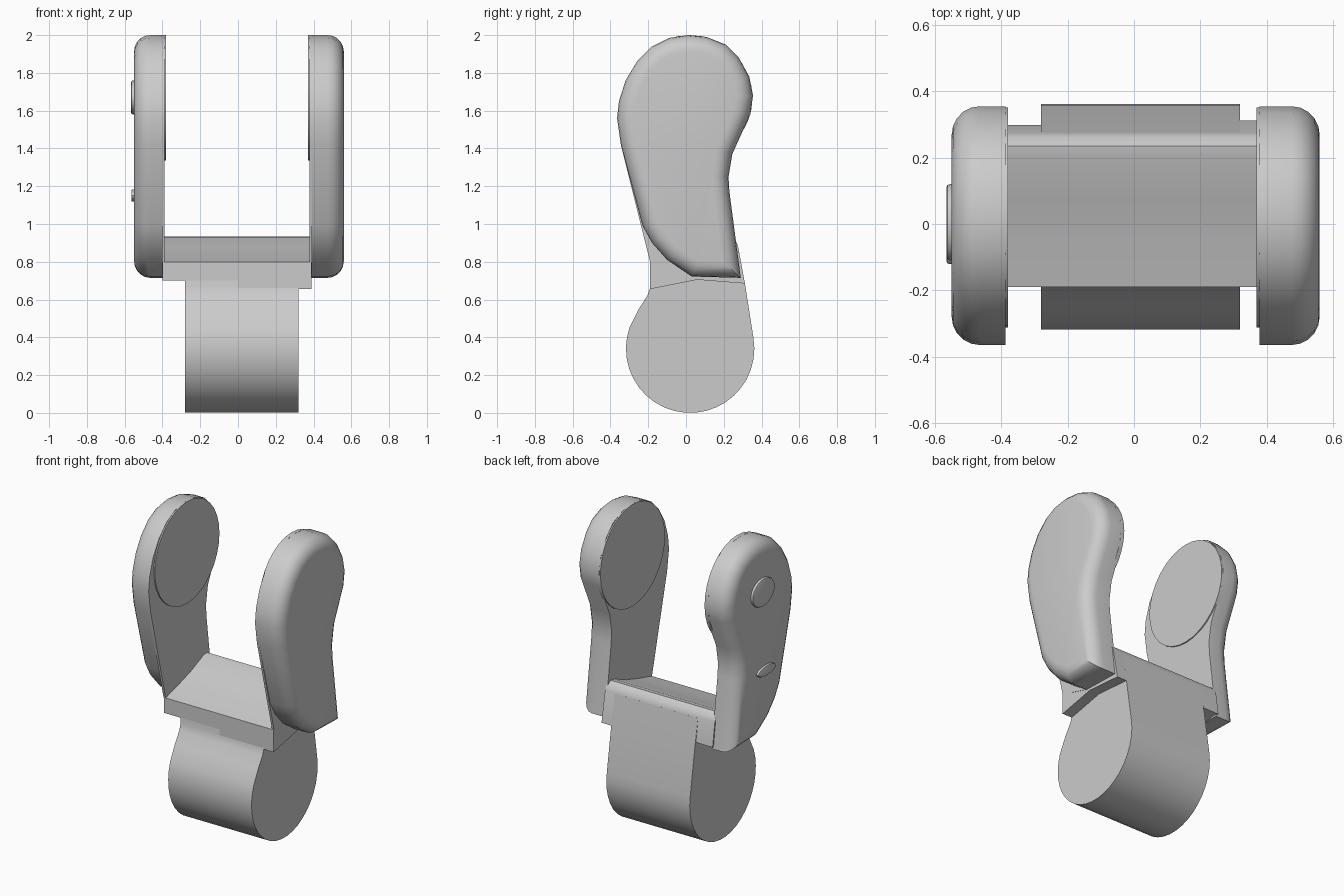
import bpy, bmesh
from math import sin, cos, radians

cube = bpy.data.objects.get("Cube")
if cube:
    bpy.data.objects.remove(cube)

grey = bpy.data.materials.new("plain_grey")
grey.use_nodes = True
grey.diffuse_color = (0.6, 0.6, 0.6, 1)
grey.node_tree.nodes["Principled BSDF"].inputs["Base Color"].default_value = (0.6, 0.6, 0.6, 1)


def prism(name, outline, x_in, x_out, rounding=0.0, segments=5):
    """Extrude a (y, z) outline along x, rounding the rim at x_out."""
    bm = bmesh.new()
    near = [bm.verts.new((x_in, y, z)) for y, z in outline]
    far = [bm.verts.new((x_out, y, z)) for y, z in outline]
    bm.faces.new(near)
    cap = bm.faces.new(far)
    n = len(outline)
    for i in range(n):
        j = (i + 1) % n
        bm.faces.new((near[i], near[j], far[j], far[i]))
    bmesh.ops.recalc_face_normals(bm, faces=bm.faces[:])
    if rounding:
        bmesh.ops.bevel(bm, geom=list(cap.edges), offset=rounding, segments=segments,
                        profile=0.5, affect='EDGES', clamp_overlap=False)
    mesh = bpy.data.meshes.new(name)
    bm.to_mesh(mesh)
    bm.free()
    mesh.materials.append(grey)
    obj = bpy.data.objects.new(name, mesh)
    bpy.context.collection.objects.link(obj)
    bpy.ops.object.select_all(action='DESELECT')
    obj.select_set(True)
    bpy.context.view_layer.objects.active = obj
    bpy.ops.object.shade_smooth_by_angle(angle=radians(32))
    return obj


def arc(y, z, ry, rz, start, end, count):
    steps = [radians(start + (end - start) * i / count) for i in range(count + 1)]
    return [(y + ry * cos(a), z + rz * sin(a)) for a in steps]


# Kidney-shaped side arms
back_edge = [(0.29, 0.715), (0.23, 1.17), (0.225, 1.25), (0.245, 1.37), (0.34, 1.58)]
crown = [(0.355, 1.68), (0.335, 1.78), (0.28, 1.88), (0.21, 1.95), (0.11, 1.99),
         (0.01, 2.0), (-0.09, 1.985), (-0.18, 1.94), (-0.26, 1.86), (-0.32, 1.76),
         (-0.355, 1.65), (-0.365, 1.56), (-0.345, 1.42)]
toe = [(-0.23, 0.99), (-0.18, 0.9), (-0.10, 0.81), (0.03, 0.722)]
heel = [(-0.19, 0.80), (-0.10, 0.76), (0.03, 0.722)]
arm_outline = back_edge + crown + toe
pad_outline = arc(0.02, 1.668, 0.332, 0.332, 0, 348.75, 31)

for side, sign, inner, outer in (("left", 1, 0.385, 0.56), ("right", -1, 0.395, 0.55)):
    prism(side + "_arm", arm_outline, sign * inner, sign * outer, 0.085)
    # Thin inner lining that runs straight down to the crossbar
    prism(side + "_arm_lining", back_edge + crown + heel,
          sign * (inner - 0.007), sign * (inner + 0.008))
    # Round pad on the inner face
    prism(side + "_inner_pad", pad_outline,
          sign * (inner + 0.01), sign * (inner - 0.015))

# Buttons on the outside of the right arm
prism("round_button", arc(0.005, 1.67, 0.115, 0.09, 0, 345, 23), -0.53, -0.566, 0.01, 2)
prism("slot_button", arc(-0.03, 1.15, 0.09, 0.032, 0, 345, 23), -0.53, -0.565, 0.006, 2)

# Crossbar with a sloped top and a rounded back edge
bar_top = [(0.275, 0.885), (0.262, 0.915), (0.235, 0.935), (0.2, 0.93),
           (0.07, 0.875), (-0.06, 0.835), (-0.19, 0.80)]
prism("crossbar_left_half", [(0.06, 0.705), (0.312, 0.685)] + bar_top + [(-0.19, 0.655)], 0.0, 0.39)
prism("crossbar_right_half", [(0.298, 0.73)] + bar_top + [(-0.19, 0.70), (0.06, 0.705)], -0.40, 0.0)

# Barrel and neck below the crossbar
barrel = arc(0.022, 0.34, 0.34, 0.34, 10, -200, 22)
neck = [(-0.25, 0.55), (-0.205, 0.62), (-0.189, 0.665), (-0.189, 0.79),
        (0.10, 0.87), (0.276, 0.88), (0.312, 0.685)]
prism("barrel", barrel + neck, -0.28, 0.32)
